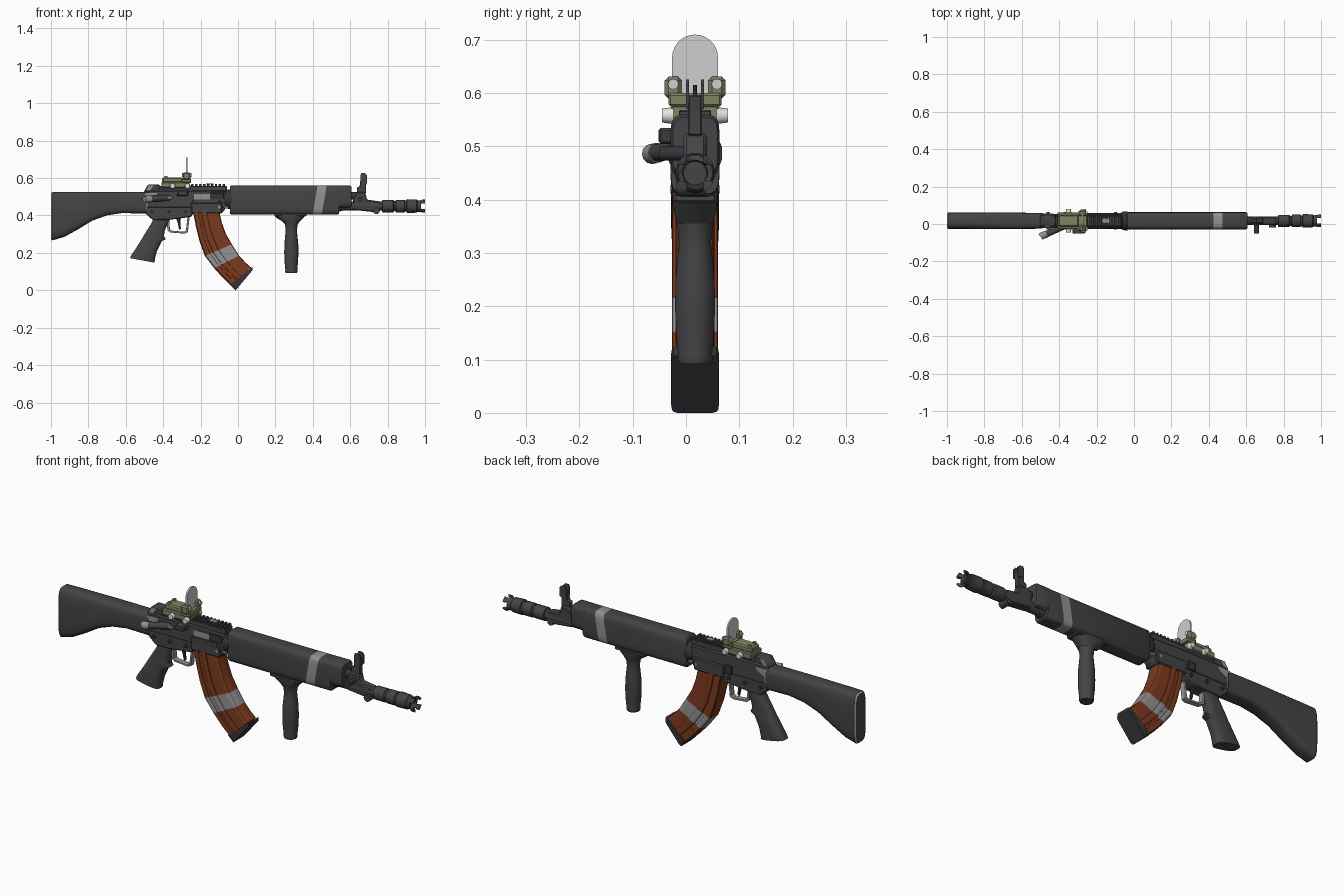
import bpy, bmesh, math
from mathutils import Vector, Matrix

C = 0.017  # y of the centre plane


def mat(name, r, g, b):
    m = bpy.data.materials.new(name)
    m.diffuse_color = (r, g, b, 1)
    return m


DARK = mat("dark grey", 0.058, 0.056, 0.062)
BLACK = mat("darker grey", 0.036, 0.035, 0.039)
GREY = mat("worn grey", 0.29, 0.285, 0.29)
RUST = mat("rust brown", 0.2, 0.041, 0.013)
OLIVE = mat("olive", 0.22, 0.23, 0.125)
PALE = mat("pale glass", 0.62, 0.62, 0.62)
WHITE = mat("light metal", 0.75, 0.75, 0.74)


def finish(bm, name, mats, angle=35):
    bmesh.ops.recalc_face_normals(bm, faces=bm.faces)
    me = bpy.data.meshes.new(name)
    bm.to_mesh(me)
    bm.free()
    ob = bpy.data.objects.new(name, me)
    bpy.context.collection.objects.link(ob)
    for m in mats:
        me.materials.append(m)
    bpy.ops.object.select_all(action='DESELECT')
    ob.select_set(True)
    bpy.context.view_layer.objects.active = ob
    bpy.ops.object.shade_smooth_by_angle(angle=math.radians(angle))
    return ob


def loft(name, stations, mats, e=2, n=16, bands=None, yc=C):
    """Skin superellipse rings; station = chord ends (x,z),(x,z) and half width in y."""
    bm = bmesh.new()
    rings = []
    for ax, az, bx, bz, w in stations:
        ring = []
        for i in range(n):
            t = 2 * math.pi * (i + 0.5) / n
            c, s = [math.copysign(abs(v) ** (2 / e), v) for v in (math.cos(t), math.sin(t))]
            k = c / abs(math.cos(math.pi / n)) ** (2 / e)
            ring.append(bm.verts.new(((ax + bx) / 2 + k * (bx - ax) / 2,
                                      yc + w * s, (az + bz) / 2 + k * (bz - az) / 2)))
        rings.append(ring)
    for j in range(len(rings) - 1):
        for i in range(n):
            k = (i + 1) % n
            f = bm.faces.new((rings[j][i], rings[j][k], rings[j + 1][k], rings[j + 1][i]))
            f.material_index = (bands or {}).get(j, 0)
    bm.faces.new(rings[0])
    bm.faces.new(rings[-1]).material_index = (bands or {}).get(len(rings) - 1, 0)
    return finish(bm, name, mats)


def lathe_x(name, pts, m, z, n=16):
    return loft(name, [(x, z - r, x, z + r, r) for x, r in pts], [m], 2, n)


def plate(name, pts, y0, y1, m, bevel=0.0):
    """Extrude an (x,z) outline along y."""
    bm = bmesh.new()
    f = bm.faces.new([bm.verts.new((x, y0, z)) for x, z in pts])
    g = bmesh.ops.extrude_face_region(bm, geom=[f])
    bmesh.ops.translate(bm, vec=(0, y1 - y0, 0), verts=[v for v in g['geom'] if isinstance(v, bmesh.types.BMVert)])
    if bevel:
        bmesh.ops.bevel(bm, geom=bm.edges[:], offset=bevel, segments=1, affect='EDGES')
    return finish(bm, name, [m])


def box(name, x0, x1, y0, y1, z0, z1, m, bevel=0.0):
    return plate(name, [(x0, z0), (x1, z0), (x1, z1), (x0, z1)], y0, y1, m, bevel)


def rod(name, p, q, r, m, n=12, r2=None):
    p, q = Vector(p), Vector(q)
    bm = bmesh.new()
    M = Matrix.Translation((p + q) / 2) @ (q - p).to_track_quat('Z', 'Y').to_matrix().to_4x4()
    bmesh.ops.create_cone(bm, cap_ends=True, segments=n, radius1=r, radius2=r2 or r, depth=(q - p).length, matrix=M)
    return finish(bm, name, [m])


# Shoulder stock with a worn butt edge
loft("stock", [(-1, 0.274, -1, 0.518, 0.038), (-0.992, 0.267, -0.992, 0.525, 0.045),
               (-0.93, 0.285, -0.93, 0.526, 0.045), (-0.86, 0.323, -0.86, 0.526, 0.045),
               (-0.78, 0.372, -0.78, 0.526, 0.045), (-0.7, 0.401, -0.7, 0.526, 0.045),
               (-0.62, 0.413, -0.62, 0.526, 0.044), (-0.49, 0.41, -0.49, 0.526, 0.042)],
     [DARK, GREY], 4, 24, {0: 1})

# Upper and lower receiver
plate("upper_receiver", [(-0.5, 0.44), (-0.06, 0.44), (-0.06, 0.53), (-0.24, 0.535), (-0.46, 0.535), (-0.5, 0.525)],
      C - 0.036, C + 0.036, DARK, 0.006)
plate("lower_receiver", [(-0.5, 0.415), (-0.455, 0.375), (-0.36, 0.378), (-0.25, 0.392), (-0.24, 0.41),
                         (-0.09, 0.41), (-0.07, 0.43), (-0.07, 0.46), (-0.5, 0.46)],
      C - 0.033, C + 0.033, DARK, 0.004)
box("magazine_well", -0.25, -0.085, C - 0.043, C + 0.043, 0.412, 0.475, DARK, 0.005)
plate("rear_block", [(-0.505, 0.525), (-0.48, 0.567), (-0.42, 0.567), (-0.41, 0.525)],
      C - 0.03, C + 0.03, DARK, 0.005)
box("top_rail", -0.43, -0.06, C - 0.027, C + 0.027, 0.53, 0.558, DARK, 0.003)
for i in range(9):
    x = -0.25 + i * 0.021
    box("rail_tooth", x, x + 0.013, C - 0.03, C + 0.03, 0.555, 0.568, DARK, 0.002)
box("rail_centre_wear", -0.17, -0.13, C - 0.012, C + 0.012, 0.567, 0.571, GREY)
for s in (-1, 1):  # worn patches on both sides
    y = C + s * 0.0365
    plate("rear_wear", [(-0.5, 0.43), (-0.487, 0.43), (-0.48, 0.48), (-0.44, 0.5), (-0.43, 0.52), (-0.5, 0.52)],
          y - 0.002, y + 0.002, GREY)
    y = C + s * 0.03
    plate("block_wear", [(-0.495, 0.533), (-0.477, 0.563), (-0.45, 0.563), (-0.47, 0.533)], y - 0.002, y + 0.002, GREY)
    for x, z in ((-0.1, 0.445), (-0.28, 0.42), (-0.37, 0.42), (-0.46, 0.42)):
        rod("receiver_pin", (x, C + s * 0.03, z), (x, C + s * 0.046, z), 0.008, GREY if x > -0.2 else BLACK)
# Ejection port, case deflector, forward assist (right hand side only)
box("ejection_port", -0.235, -0.15, C - 0.0385, C - 0.034, 0.485, 0.515, GREY)
box("port_cover", -0.24, -0.1, C - 0.044, C - 0.034, 0.464, 0.484, DARK, 0.002)
box("port_frame", -0.148, -0.075, C - 0.041, C - 0.034, 0.487, 0.52, BLACK, 0.002)
plate("case_deflector", [(-0.33, 0.505), (-0.27, 0.505), (-0.262, 0.535), (-0.315, 0.535)], -0.052, -0.015, DARK, 0.005)
rod("forward_assist", (-0.37, -0.01, 0.495), (-0.47, -0.055, 0.488), 0.017, DARK)
rod("assist_button", (-0.465, -0.053, 0.488), (-0.497, -0.065, 0.486), 0.019, GREY)
box("side_bar", -0.45, -0.35, -0.03, -0.016, 0.485, 0.503, GREY, 0.004)
box("bolt_release", -0.3, -0.26, C + 0.035, C + 0.045, 0.44, 0.485, BLACK, 0.003)

# Trigger guard and trigger
loft("trigger_guard", [(-0.382, 0.385, -0.368, 0.385, 0.014), (-0.377, 0.32, -0.364, 0.326, 0.014),
                       (-0.362, 0.309, -0.355, 0.319, 0.014), (-0.285, 0.303, -0.289, 0.313, 0.014),
                       (-0.268, 0.312, -0.278, 0.32, 0.014), (-0.258, 0.395, -0.27, 0.395, 0.014)], [GREY], 6)
loft("trigger", [(-0.33, 0.385, -0.308, 0.385, 0.007), (-0.321, 0.355, -0.308, 0.355, 0.007),
                 (-0.315, 0.325, -0.305, 0.328, 0.006)], [BLACK], 4, 8)

# Pistol grip with finger bumps
loft("pistol_grip", [(-0.45, 0.385, -0.36, 0.385, 0.028), (-0.462, 0.36, -0.374, 0.362, 0.03),
                     (-0.49, 0.315, -0.392, 0.318, 0.031), (-0.508, 0.285, -0.396, 0.289, 0.032),
                     (-0.514, 0.275, -0.386, 0.274, 0.032), (-0.522, 0.262, -0.408, 0.262, 0.033),
                     (-0.555, 0.21, -0.435, 0.205, 0.034), (-0.572, 0.185, -0.444, 0.168, 0.034),
                     (-0.578, 0.172, -0.447, 0.148, 0.034)], [DARK], 3.2, 20)

# Curved magazine with worn band, raised rib and floor plate
MAG = [(-0.24, 0.42, -0.1, 0.42), (-0.226, 0.345, -0.086, 0.36), (-0.205, 0.26, -0.064, 0.3),
       (-0.177, 0.183, -0.033, 0.247), (-0.127, 0.118, 0.006, 0.185), (-0.08, 0.066, 0.04, 0.148),
       (-0.036, 0.024, 0.07, 0.122)]


def part(s, u0, u1, w):
    ax, az, bx, bz = s
    return (ax + u0 * (bx - ax), az + u0 * (bz - az), ax + u1 * (bx - ax), az + u1 * (bz - az), w)


loft("magazine", [part(s, 0, 1, 0.037) for s in MAG], [RUST, GREY], 8, 16, {3: 1})
loft("magazine_rib", [part(s, 0.3, 0.52, 0.043) for s in MAG], [RUST, GREY], 10, 16, {3: 1})
loft("magazine_back_rib", [part(s, 0.03, 0.2, 0.041) for s in MAG], [RUST, GREY], 10, 16, {3: 1})
loft("magazine_floor", [(-0.042, 0.028, 0.077, 0.125, 0.045), (-0.012, 0.0, 0.078, 0.108, 0.045)], [BLACK], 10)

# Handguard with slanted painted stripe
def hg(x, slant=0.0, z0=0.405, z1=0.56, w=0.046):
    return (x - slant, z0, x + slant, z1, w)


loft("handguard", [hg(-0.043, z0=0.41, z1=0.555, w=0.042), hg(-0.036), hg(0.412, 0.013), hg(0.461, 0.013),
                   hg(0.534), hg(0.541, z0=0.411)],
     [DARK, GREY], 5, 24, {2: 1})
loft("handguard_front", [hg(0.53, z0=0.442), hg(0.598, z0=0.442), hg(0.606, z0=0.448, z1=0.555, w=0.042)], [DARK], 5, 24)
loft("handguard_end_cap", [hg(0.54, z0=0.42, z1=0.5, w=0.03), hg(0.575, z0=0.43, z1=0.5, w=0.026)], [BLACK], 3)
lathe_x("delta_ring", [(-0.075, 0.04), (-0.06, 0.05), (-0.045, 0.052), (-0.035, 0.052)], BLACK, 0.487)
box("ring_wear", -0.075, -0.05, C - 0.04, C + 0.04, 0.437, 0.452, GREY, 0.003)

# Vertical foregrip and its clamp
box("foregrip_clamp", 0.195, 0.365, C - 0.04, C + 0.04, 0.395, 0.412, DARK, 0.004)
loft("foregrip_mount", [(0.195, 0.4, 0.36, 0.4, 0.043), (0.21, 0.385, 0.347, 0.385, 0.042),
                        (0.235, 0.37, 0.332, 0.37, 0.038), (0.25, 0.355, 0.32, 0.355, 0.034)], [DARK], 2.6, 24)
loft("foregrip", [(0.285 - r, z, 0.285 + r, z, r) for z, r in
                  ((0.365, 0.037), (0.345, 0.033), (0.32, 0.03), (0.29, 0.033), (0.25, 0.037), (0.2, 0.038),
                   (0.15, 0.036), (0.11, 0.032), (0.1, 0.033), (0.092, 0.03))], [DARK], 2, 24)

# Barrel, gas block and slotted muzzle
lathe_x("barrel", [(0.53, 0.024), (0.79, 0.024)], DARK, 0.45)
lathe_x("muzzle_device", [(0.77, 0.026), (0.772, 0.033), (0.83, 0.033), (0.834, 0.027), (0.842, 0.027), (0.845, 0.034),
                          (0.89, 0.034), (0.893, 0.03), (0.9, 0.03), (0.903, 0.037), (0.955, 0.035), (0.96, 0.03),
                          (0.975, 0.031), (0.985, 0.038), (1.0, 0.038), (1.0, 0.026), (0.96, 0.022)], DARK, 0.45)
muzzle = bpy.context.view_layer.objects.active
for dims in ((C - 0.1, C + 0.1, 0.435, 0.465), (C - 0.015, C + 0.015, 0.38, 0.52)):
    cutter = box("muzzle_cutter", 0.978, 1.05, *dims, DARK)
    cutter.hide_render = True
    mod = muzzle.modifiers.new("slot", 'BOOLEAN')
    mod.operation, mod.object, mod.solver = 'DIFFERENCE', cutter, 'EXACT'
    bpy.context.view_layer.objects.active = muzzle
    bpy.ops.object.modifier_apply(modifier=mod.name)
    bpy.data.objects.remove(cutter)
lathe_x("gas_tube", [(0.59, 0.02), (0.665, 0.02)], BLACK, 0.505)
plate("gas_block", [(0.615, 0.43), (0.73, 0.418), (0.76, 0.43), (0.76, 0.475), (0.69, 0.485), (0.68, 0.525), (0.635, 0.525), (0.615, 0.49)],
      C - 0.022, C + 0.022, DARK, 0.006)
rod("gas_plug", (0.74, C - 0.035, 0.425), (0.74, C + 0.02, 0.425), 0.018, DARK)
rod("gas_lever", (0.655, -0.05, 0.487), (0.655, C, 0.487), 0.013, BLACK)

# Front sight: post between two guard ears
plate("front_sight_base", [(0.635, 0.52), (0.685, 0.52), (0.685, 0.56), (0.69, 0.597), (0.655, 0.597), (0.65, 0.555), (0.635, 0.55)],
      C - 0.013, C + 0.013, DARK, 0.003)
for s in (-1, 1):
    plate("front_sight_ear", [(0.655, 0.57), (0.69, 0.57), (0.69, 0.615), (0.68, 0.626), (0.66, 0.626), (0.655, 0.615)],
          C + s * 0.014 - 0.003, C + s * 0.014 + 0.003, DARK)
rod("front_sight_post", (0.672, C, 0.58), (0.672, C, 0.615), 0.004, BLACK, 8)

# Olive optic with folding glass
box("optic_base", -0.41, -0.26, C - 0.045, C + 0.045, 0.548, 0.578, OLIVE, 0.004)
box("optic_body", -0.405, -0.295, C - 0.032, C + 0.032, 0.575, 0.603, OLIVE, 0.006)
box("optic_bridge", -0.3, -0.25, C - 0.05, C + 0.05, 0.575, 0.6, OLIVE, 0.004)
for s in (-1, 1):
    y = C + s * 0.041
    box("optic_ear", -0.295, -0.255, y - 0.016, y + 0.016, 0.59, 0.631, OLIVE, 0.007)
    rod("optic_screw", (-0.3, y, 0.617), (-0.249, y, 0.617), 0.01, PALE)
    for x in (-0.35, -0.27):
        rod("clamp_knob", (x, C + s * 0.04, 0.558), (x, C + s * 0.062, 0.558), 0.016, WHITE, r2=0.013)
    rod("body_post", (-0.385, C + s * 0.02, 0.595), (-0.385, C + s * 0.02, 0.611), 0.009, OLIVE)
bm = bmesh.new()  # rounded-top glass plate facing along x
arc = [(C + 0.043 * math.cos(math.pi * i / 14), 0.667 + 0.043 * math.sin(math.pi * i / 14)) for i in range(15)]
face = bm.faces.new([bm.verts.new((-0.279, y, z)) for y, z in [(C - 0.043, 0.598)] + [(C + 0.043, 0.598)] + arc])
ext = bmesh.ops.extrude_face_region(bm, geom=[face])
bmesh.ops.translate(bm, vec=(0.008, 0, 0), verts=[v for v in ext['geom'] if isinstance(v, bmesh.types.BMVert)])
finish(bm, "optic_glass", [PALE])

# Small levers that set the outer side limits
rod("assist_cap", (-0.49, -0.058, 0.487), (-0.5, -0.066, 0.486), 0.016, GREY)
